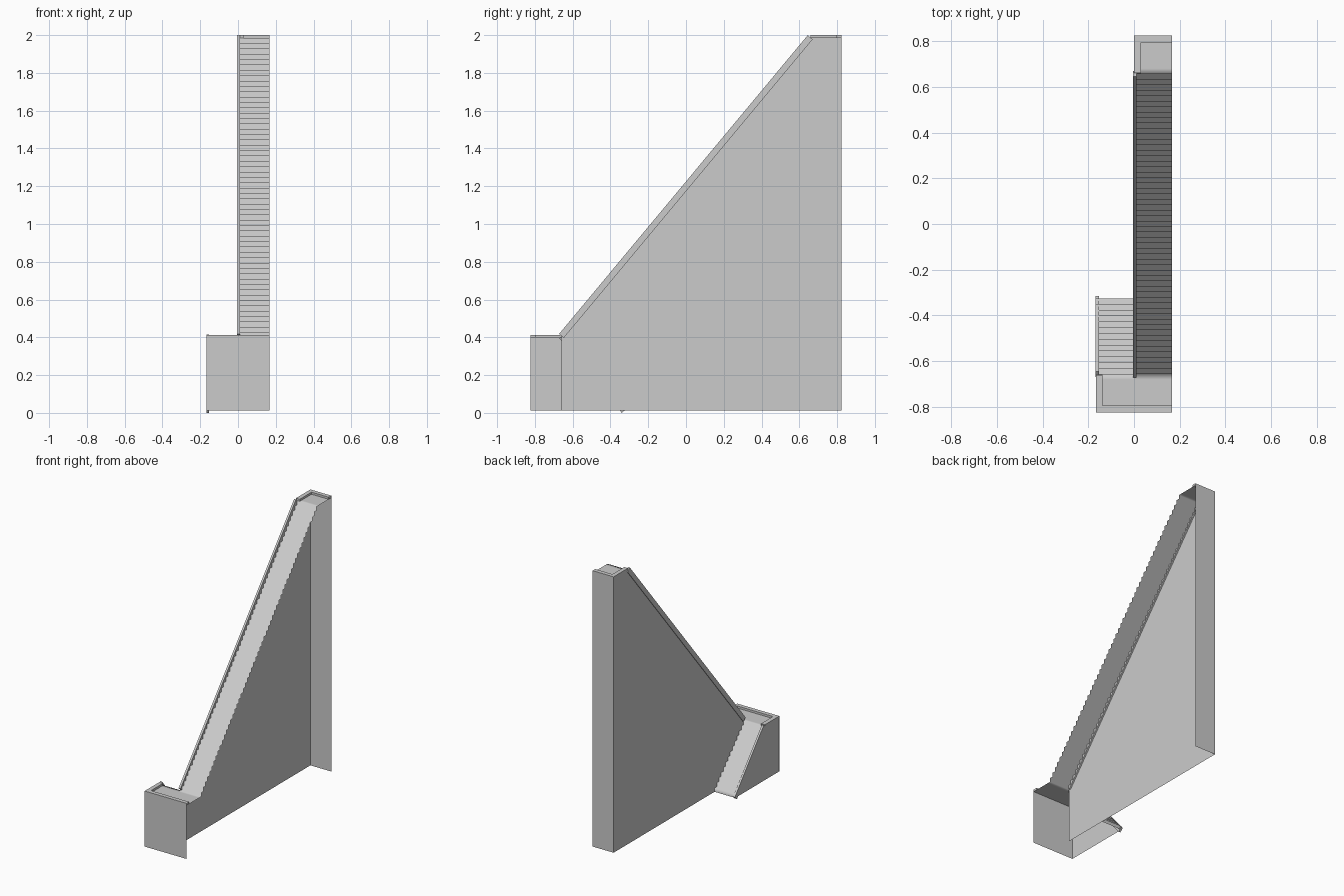
import bpy

cube = bpy.data.objects.get("Cube")
if cube:
    bpy.data.objects.remove(cube, do_unlink=True)

stone = bpy.data.materials.new("light_grey")
stone.use_nodes = True
GREY = (0.6, 0.6, 0.6, 1)
stone.diffuse_color = GREY
stone.node_tree.nodes["Principled BSDF"].inputs["Base Color"].default_value = GREY

# Main dimensions
HALF, BACK = 0.167, 0.824
EDGE = 0.66                     # where landings meet the flights
BASE, LOW, HIGH = 0.013, 0.413, 2.0
RIM, DEPTH = 0.03, 0.015        # raised border of each landing
FOOT = -0.325                   # foot of the short flight


def make(name, verts, faces, smooth=False):
    mesh = bpy.data.meshes.new(name)
    mesh.from_pydata(verts, [], faces)
    mesh.materials.append(stone)
    for p in mesh.polygons:
        p.use_smooth = smooth
    obj = bpy.data.objects.new(name, mesh)
    bpy.context.collection.objects.link(obj)
    return obj


def side_wall(name, x, profile):
    """Thin wall in the y-z plane, facing -x."""
    make(name, [(x, y, z) for y, z in profile], [range(len(profile))])


def end_wall(name, x0, x1, y, top):
    """Thin wall in the x-z plane."""
    make(name, [(x0, y, BASE), (x1, y, BASE), (x1, y, top), (x0, y, top)], [(0, 1, 2, 3)])


def prism(name, x0, x1, profile):
    """Solid made by extruding a y-z profile along x."""
    n = len(profile)
    verts = [(x, y, z) for x in (x0, x1) for y, z in profile]
    faces = [tuple(range(n))[::-1], tuple(range(n, 2 * n))]
    faces += [(i, (i + 1) % n, n + (i + 1) % n, n + i) for i in range(n)]
    return make(name, verts, faces)


def box(name, x0, x1, y0, y1, z0, z1):
    prism(name, x0, x1, [(y0, z0), (y1, z0), (y1, z1), (y0, z1)])


def ribbon(name, x0, x1, path):
    """Softly shaded folded sheet following a y-z path."""
    verts = [(x, y, z) for y, z in path for x in (x0, x1)]
    faces = [(2 * i, 2 * i + 1, 2 * i + 3, 2 * i + 2) for i in range(len(path) - 1)]
    make(name, verts, faces, smooth=True)


def floor(name, x0, x1, y0, y1, z):
    make(name, [(x0, y0, z), (x1, y0, z), (x1, y1, z), (x0, y1, z)], [(0, 1, 2, 3)])


def steps(y0, z0, y1, z1, risers):
    """Zigzag that begins and ends with a riser."""
    run, rise = (y1 - y0) / (risers - 1), (z1 - z0) / risers
    path = []
    for i in range(risers):
        path += [(y0 + i * run, z0 + i * rise), (y0 + i * run, z0 + (i + 1) * rise)]
    return path


low_floor, high_floor = LOW - DEPTH, HIGH - DEPTH
LIP = 0.02

# Walls
side_wall("tall_side_wall", 0, [(-EDGE, BASE), (-EDGE, LOW - 0.01), (EDGE, HIGH - 0.02),
                                (EDGE, HIGH), (BACK, HIGH), (BACK, BASE)])
side_wall("landing_side_wall", -HALF + 0.002, [(-BACK, BASE), (-BACK, LOW), (-EDGE, LOW), (FOOT, BASE)])
end_wall("front_wall", -HALF, HALF, -BACK, LOW)
end_wall("back_wall", 0, HALF, BACK, HIGH)

# Flights of steps, each with a short lip onto its landing
main = steps(-EDGE + 0.005, low_floor, EDGE - 0.005, high_floor, 56)
ribbon("main_steps", 0, HALF, [(-EDGE - LIP, low_floor)] + main + [(EDGE + LIP, high_floor)])
short = steps(-EDGE + 0.005, low_floor, FOOT, BASE, 14)
ribbon("short_steps", -HALF, 0, [(-EDGE - LIP, low_floor)] + short)

# Recessed landing floors
floor("lower_floor", -HALF, HALF, -BACK, -EDGE - LIP, low_floor)
floor("upper_floor", 0, HALF, EDGE + LIP, BACK, high_floor)

# Raised rims around the landings
box("lower_front_rim", -HALF, HALF, -BACK, -BACK + RIM, low_floor, LOW)
box("lower_side_rim", -HALF, -HALF + RIM, -BACK + RIM, -EDGE, low_floor, LOW)
box("upper_back_rim", 0, HALF, BACK - RIM, BACK, high_floor, HIGH)
box("upper_side_rim", 0, RIM, EDGE, BACK - RIM, high_floor, HIGH)

# Sloping stringers along the open sides
prism("main_stringer", -0.004, 0.011,
      [(-0.647, 0.397), (0.67, 1.977), (0.645, HIGH), (-0.672, 0.418)])
prism("short_stringer", -HALF - 0.001, -HALF + 0.014,
      [(-0.67, 0.394), (-0.34, 0), (-0.315, 0.021), (-0.645, 0.415)])
